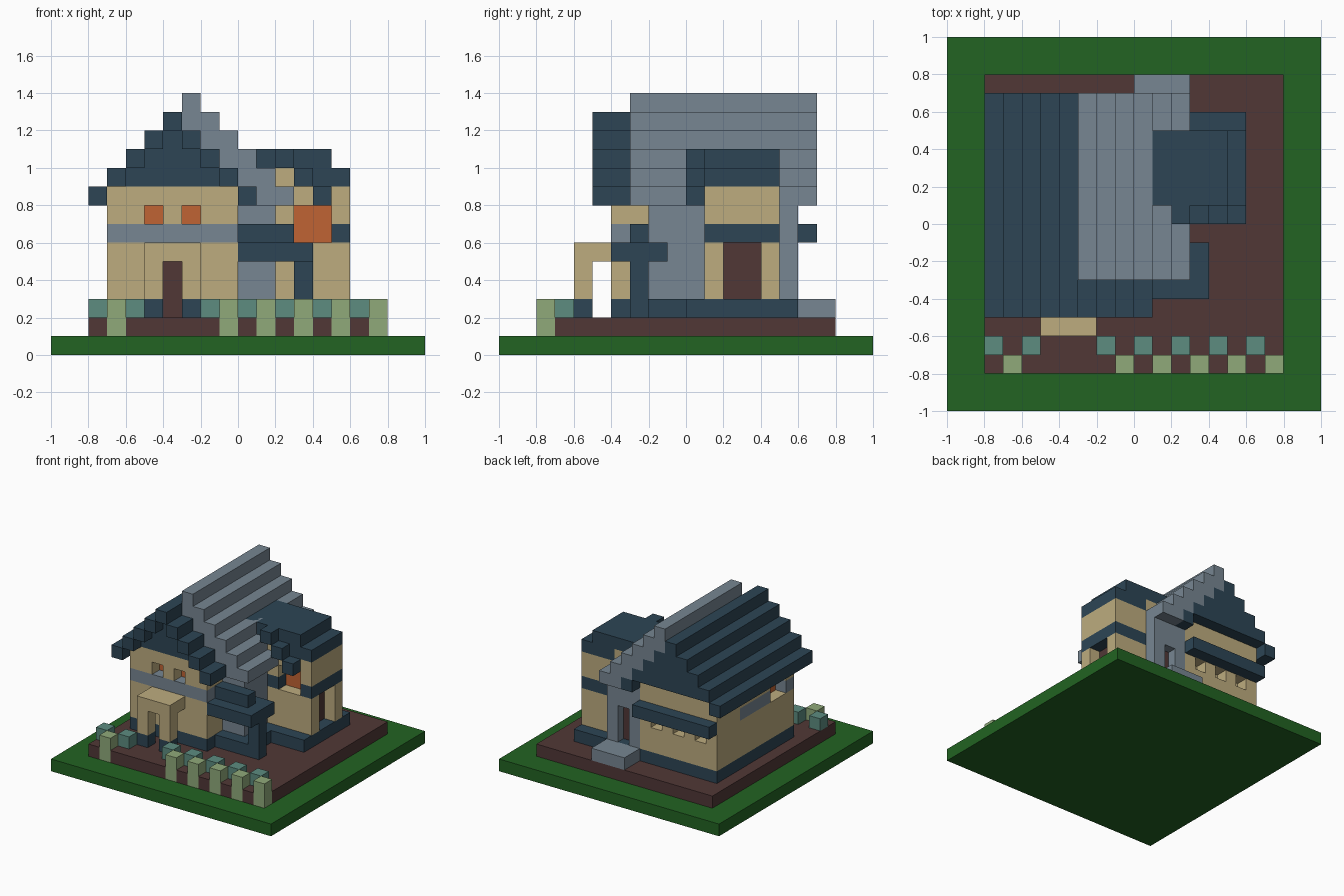
import bpy, bmesh

cube = bpy.data.objects.get("Cube")
if cube:
    bpy.data.objects.remove(cube, do_unlink=True)


def material(name, rgb):
    m = bpy.data.materials.new(name)
    m.use_nodes = True
    m.diffuse_color = (*rgb, 1)
    bsdf = next(n for n in m.node_tree.nodes if n.type == 'BSDF_PRINCIPLED')
    bsdf.inputs["Base Color"].default_value = (*rgb, 1)
    bsdf.inputs["Roughness"].default_value = 0.9
    return m


GRASS = material("grass_green", (0.016, 0.125, 0.016))
BROWN = material("earth_brown", (0.082, 0.039, 0.037))
SLATE = material("slate_blue", (0.026, 0.060, 0.091))
GREY = material("stone_grey", (0.184, 0.238, 0.287))
TAN = material("plaster_tan", (0.509, 0.413, 0.212))
ORANGE = material("window_orange", (0.527, 0.127, 0.034))
TEAL = material("shrub_teal", (0.109, 0.262, 0.216))
LEAF = material("shrub_light_green", (0.279, 0.402, 0.195))


def part(name, mat, *boxes):
    """One object made of boxes (x0, x1, y0, y1, z0, z1), in tenths of a unit."""
    bm = bmesh.new()
    for x0, x1, y0, y1, z0, z1 in boxes:
        verts = bmesh.ops.create_cube(bm, size=1)["verts"]
        for v in verts:
            v.co.x = (x0 + x1) / 20 + v.co.x * (x1 - x0) / 10
            v.co.y = (y0 + y1) / 20 + v.co.y * (y1 - y0) / 10
            v.co.z = (z0 + z1) / 20 + v.co.z * (z1 - z0) / 10
    me = bpy.data.meshes.new(name)
    bm.to_mesh(me)
    bm.free()
    me.materials.append(mat)
    ob = bpy.data.objects.new(name, me)
    bpy.context.collection.objects.link(ob)
    return ob


def recess(box, *targets):
    """Cut a box-shaped recess into the given parts."""
    for ob in targets:
        cutter = part("recess_cutter", ob.data.materials[0], box)
        cutter.hide_render = True
        mod = ob.modifiers.new("recess", 'BOOLEAN')
        mod.operation = 'DIFFERENCE'
        mod.solver = 'EXACT'
        mod.object = cutter
        bpy.context.view_layer.objects.active = ob
        bpy.ops.object.modifier_apply(modifier=mod.name)
        bpy.data.objects.remove(cutter, do_unlink=True)


# Ground and garden
part("lawn", GRASS, (-10, 10, -10, 10, 0, 1))
part("terrace", BROWN, (-8, 8, -7, 8, 1, 2),
     *[(a, b, -8, -7, 1, 2) for a, b in
       ((-8, -7), (-6, -1), (0, 1), (2, 3), (4, 5), (6, 7))])
part("tall_shrubs", LEAF, *[(x, x + 1, -8, -7, 1, 3) for x in (-7, -1, 1, 3, 5, 7)])
part("low_shrubs", TEAL, *[(x, x + 1, -7, -6, 2, 3) for x in (-8, -6, -2, 0, 2, 4, 6)])

# Foundations
main_plinth = part("main_plinth", SLATE, (-7, 0, -4, 6, 2, 3))
part("wing_plinth", SLATE, (0, 3, -3, 0, 2, 3), (0, 6, 0, 6, 2, 3))
part("back_step", GREY, (0, 3, 6, 8, 2, 3))

# Main house walls
main_lower = part("main_lower_wall", TAN, (-7, 0, -4, 6, 3, 6))
main_band = part("main_band", GREY, (-7, 0, -4, 3, 6, 7))
part("main_band_back", TAN, (-7, 0, 3, 6, 6, 7))
main_upper = part("main_upper_wall", TAN, (-7, 0, -4, 6, 7, 9))

# Front door, windows and back niches
recess((-4, -3, -4.1, -3, 1.9, 5), main_lower, main_plinth)
part("front_door", BROWN, (-4, -3, -3.05, -3, 2, 5))
for x in (-5, -3):
    recess((x, x + 1, -4.1, -3, 7, 8), main_upper)
    part("front_window", ORANGE, (x, x + 1, -3.05, -3, 7, 8))
recess((-7.1, -6, -3, -1, 5.9, 8), main_band, main_upper)
part("side_window", ORANGE, (-6.0, -5.95, -3, -1, 6, 8), (-6.05, -6, -3, -1, 6, 8))
for x in (-6, -4, -2):
    recess((x, x + 1, 5, 6.1, 5, 6.1), main_lower)
part("back_awning", SLATE, (-7, 0, 6, 7, 6, 7))

# Front porch
part("porch_top", TAN, (-5, -2, -6, -4, 5, 6))
part("porch_posts", TAN, *[(x, x + 1, -6, -5, 3, 5) for x in (-5, -3)])
part("porch_post_bases", SLATE, *[(x, x + 1, -6, -5, 2, 3) for x in (-5, -3)])

# Main roof: stepped slabs, gable fill, and the raised grey slope
steps = range(9)
part("roof_steps", SLATE, *[(i - 8, i - 7, -5, 7, 12 - abs(i - 4), 13 - abs(i - 4))
                            for i in steps])
part("gable_fill", SLATE, *[(i - 8, i - 7, -4, 7, 9, 12 - abs(i - 4))
                            for i in steps if abs(i - 4) < 3])
part("grey_roof", GREY, *[(i - 3, i - 2, -3, 7, max(8, 12 - i), 14 - i)
                          for i in range(6)])

# Grey wing with back door
wing = part("grey_wing", GREY, (0, 2, -2, 5, 3, 9))
wing_back = part("wing_back_wall", GREY, (0, 3, 5, 6, 3, 8))
recess((1, 2, 5.2, 6.1, 2.9, 6), wing_back)
part("back_door", BROWN, (1, 2, 5.2, 5.25, 3, 6))

# Side canopy
part("canopy", SLATE, (0, 4, -4, -1, 5, 6), (0, 3, -3, -2, 6, 7))
part("canopy_post", SLATE, (3, 4, -3, -2, 2, 5))

# Tower
tower_lower = part("tower_lower_wall", TAN, (2, 6, 1, 5, 3, 6))
tower_band = part("tower_band", SLATE, (2, 6, 1, 5, 6, 7))
tower_upper = part("tower_upper_wall", TAN, (2, 6, 1, 5, 7, 9))
part("tower_wall_top", TAN, (2, 3, 1, 5, 9, 10))
part("tower_roof", SLATE, (3, 6, 1, 5, 9, 10), (0, 5, 1, 5, 10, 11))
part("tower_front_steps", SLATE, *[(2 + i, 3 + i, 0, 1, 10 - i, 11 - i) for i in range(3)])
recess((3, 5, 0.9, 2, 5.9, 8), tower_band, tower_upper)
part("tower_window", ORANGE, (3, 5, 1.95, 2, 6, 8))
recess((5, 6.1, 2, 4, 2.9, 6.1), tower_lower)
part("tower_door", BROWN, (5, 5.05, 2, 4, 3, 6))
